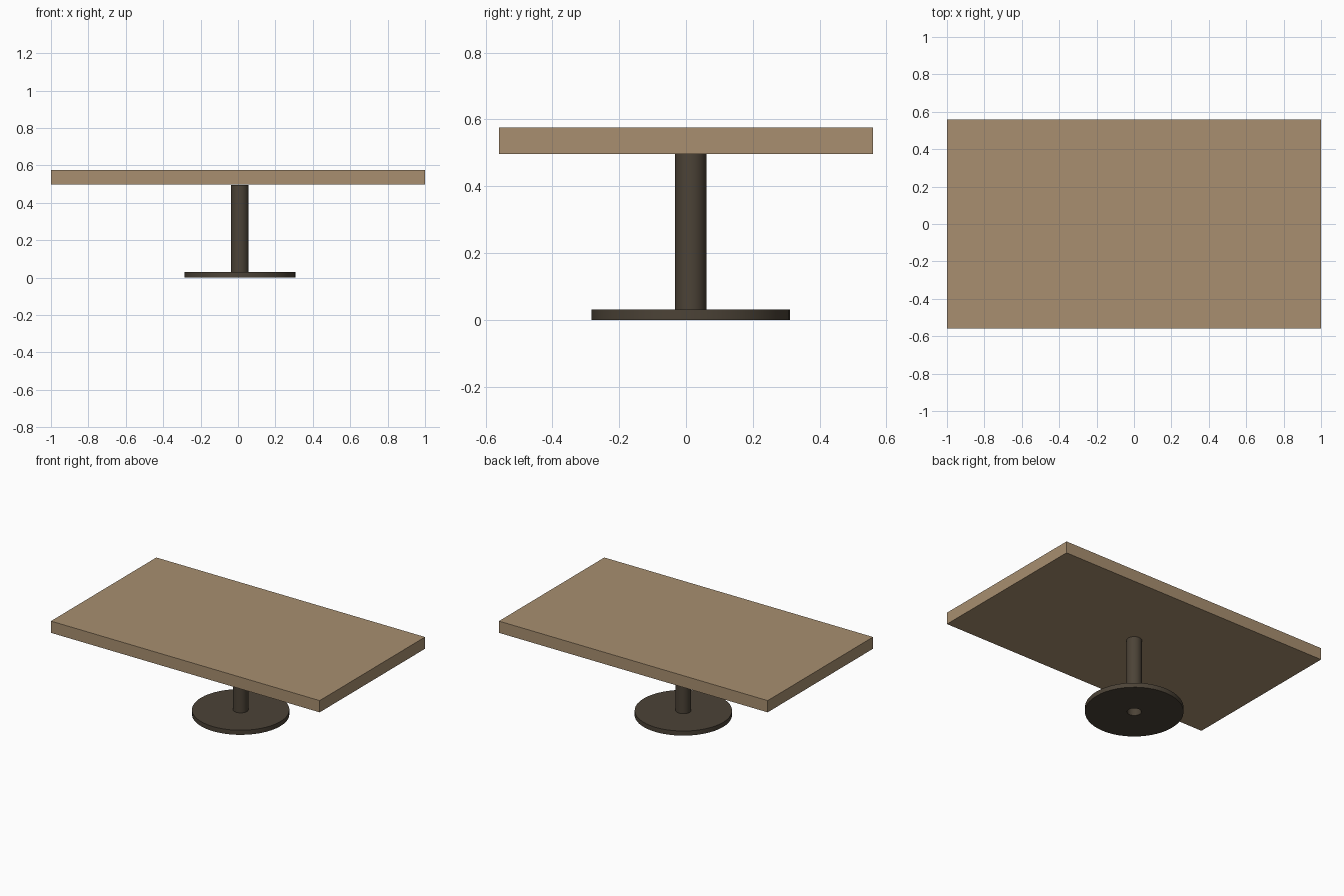
import bpy, bmesh, math

if "Cube" in bpy.data.objects:
    bpy.data.objects.remove(bpy.data.objects["Cube"])

def material(name, rgb):
    m = bpy.data.materials.new(name)
    m.diffuse_color = (*rgb, 1)
    m.use_nodes = True
    m.node_tree.nodes["Principled BSDF"].inputs["Base Color"].default_value = m.diffuse_color
    return m

wood = material("light_wood", (0.392, 0.275, 0.162))
metal = material("dark_bronze", (0.072, 0.056, 0.038))

def finish(bm, name, mat):
    bmesh.ops.recalc_face_normals(bm, faces=bm.faces)
    mesh = bpy.data.meshes.new(name)
    bm.to_mesh(mesh)
    bm.free()
    mesh.materials.append(mat)
    ob = bpy.data.objects.new(name, mesh)
    bpy.context.collection.objects.link(ob)
    return ob

# Rectangular slab top
bm = bmesh.new()
bmesh.ops.create_cube(bm, size=1)
for v in bm.verts:
    v.co = (v.co.x * 2, v.co.y * 1.12, 0.5365 + v.co.z * 0.079)
finish(bm, "table_top", wood)

# Turned pedestal: hollow column on a round foot, open underneath
profile = [(0.043, 0.496), (0.043, 0), (0.297, 0), (0.297, 0.031),
           (0.047, 0.031), (0.047, 0.496)]
SEG = 48
bm = bmesh.new()
rings = [[bm.verts.new((r * math.cos(2 * math.pi * i / SEG),
                        r * math.sin(2 * math.pi * i / SEG), z))
          for i in range(SEG)] for r, z in profile]
for a, b in zip(rings, rings[1:] + rings[:1]):
    for i in range(SEG):
        j = (i + 1) % SEG
        bm.faces.new((a[i], a[j], b[j], b[i]))
pedestal = finish(bm, "pedestal", metal)
pedestal.location = (0.01, 0.014, 0)

bpy.context.view_layer.objects.active = pedestal
pedestal.select_set(True)
bpy.ops.object.shade_smooth_by_angle(angle=math.radians(30))
